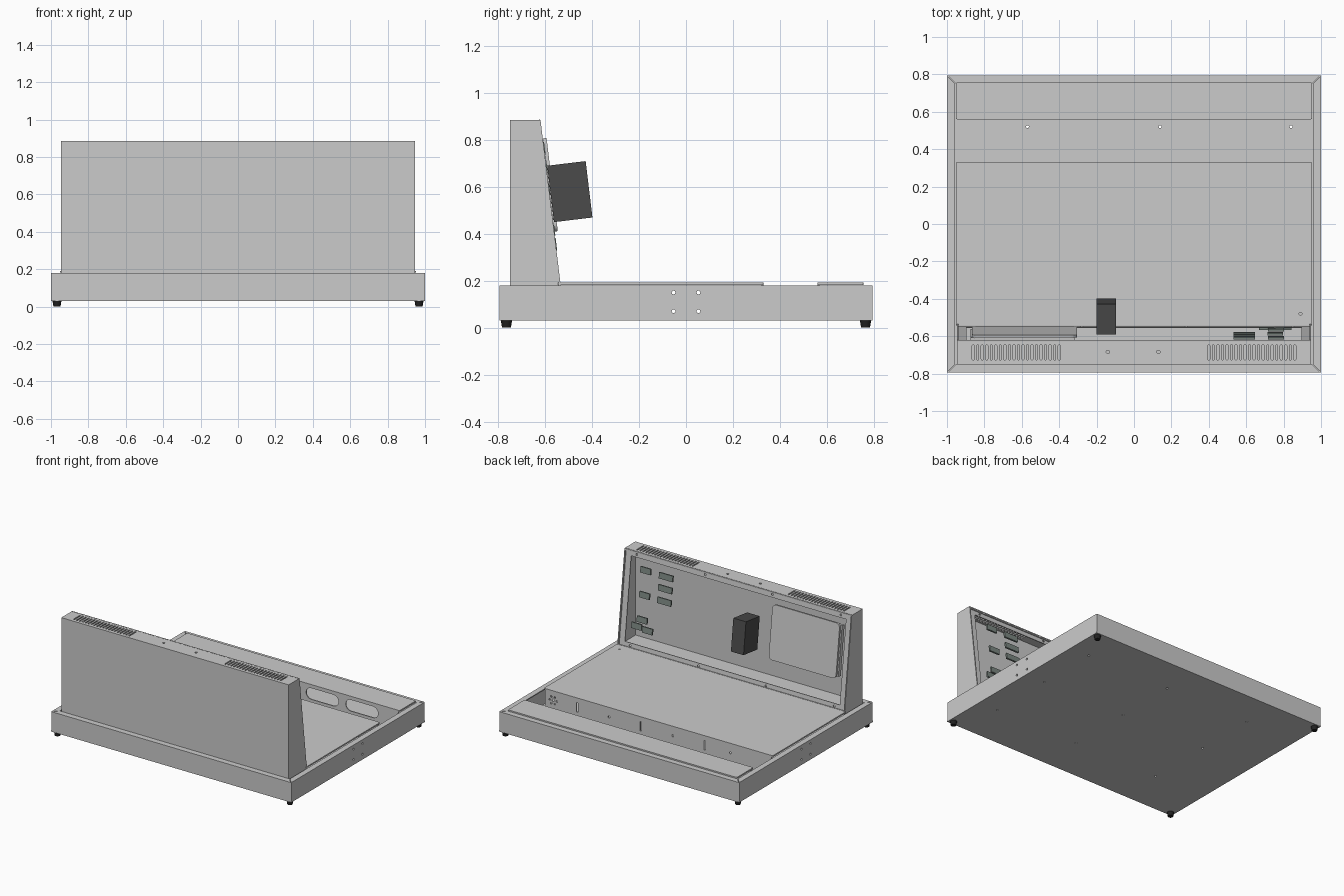
import bpy, bmesh, math
from mathutils import Matrix, Vector

if "Cube" in bpy.data.objects:
    bpy.data.objects.remove(bpy.data.objects["Cube"])

X, Y, Z = Vector((1, 0, 0)), Vector((0, 1, 0)), Vector((0, 0, 1))
# Slanted face of the tower: up direction and outward normal
S0, S1 = Vector((0, -0.535, 0.18)), Vector((0, -0.62, 0.885))
SV = (S1 - S0).normalized()
SN = X.cross(SV) * -1
SL = (S1 - S0).length


def material(name, c):
    m = bpy.data.materials.new(name)
    m.diffuse_color = (*c, 1)
    m.use_nodes = True
    m.node_tree.nodes["Principled BSDF"].inputs["Base Color"].default_value = m.diffuse_color
    return m


dark = material("dark_grey", (0.07, 0.07, 0.07))
black = material("rubber_black", (0.015, 0.015, 0.015))
green = material("grey_green", (0.2, 0.24, 0.22))


def rect(x0, x1, y0, y1, r=0.0, n=5):
    """Rectangle outline, optionally with rounded corners."""
    if r == 0:
        return [(x0, y0), (x1, y0), (x1, y1), (x0, y1)]
    pts = []
    for k, (cx, cy) in enumerate([(x1 - r, y1 - r), (x0 + r, y1 - r), (x0 + r, y0 + r), (x1 - r, y0 + r)]):
        for i in range(n + 1):
            a = math.pi / 2 * (k + i / n)
            pts.append((cx + r * math.cos(a), cy + r * math.sin(a)))
    return pts


def circle(x, y, r, n=12):
    return [(x + r * math.cos(2 * math.pi * i / n), y + r * math.sin(2 * math.pi * i / n)) for i in range(n)]


def plate(name, outer, holes, t, origin, u=X, v=Y, mat=None):
    """Sheet of thickness t centred on the plane (origin, u, v), with holes."""
    cu = bpy.data.curves.new(name, 'CURVE')
    cu.dimensions, cu.fill_mode, cu.extrude = '2D', 'BOTH', t / 2
    for loop in [outer] + list(holes):
        s = cu.splines.new('POLY')
        s.points.add(len(loop) - 1)
        for p, (a, b) in zip(s.points, loop):
            p.co = (a, b, 0, 1)
        s.use_cyclic_u = True
    tmp = bpy.data.objects.new(name + "_outline", cu)
    bpy.context.collection.objects.link(tmp)
    dg = bpy.context.evaluated_depsgraph_get()
    me = bpy.data.meshes.new_from_object(tmp.evaluated_get(dg))
    bpy.data.objects.remove(tmp)
    w = u.cross(v)
    m = Matrix((u, v, w)).transposed().to_4x4()
    m.translation = Vector(origin)
    bm = bmesh.new()
    bm.from_mesh(me)
    bmesh.ops.remove_doubles(bm, verts=bm.verts, dist=1e-5)
    bm.transform(m)
    bmesh.ops.recalc_face_normals(bm, faces=bm.faces)
    for f in bm.faces:
        f.smooth = False
    bm.to_mesh(me)
    bm.free()
    me.name = name
    me.materials.clear()
    if mat:
        me.materials.append(mat)
    ob = bpy.data.objects.new(name, me)
    bpy.context.collection.objects.link(ob)
    return ob


# Base tray: floor, four walls, mitred top flanges
W, D, T = 1.0, 0.795, 0.01
plate("base_floor", rect(-W, W, -D, D),
      [circle(x, y, 0.008) for x in (-0.57, 0.14, 0.84) for y in (0.52, 0.05, -0.45)],
      T, (0, 0, 0.035))
for s, side in ((-1, "left"), (1, "right")):
    plate(f"base_wall_{side}", rect(-D + 0.003, D - 0.003, 0.03, 0.18),
          [circle(y, z, 0.008) for y in (-0.053, 0.053) for z in (0.07, 0.15)],
          T, (s * (W - T / 2), 0, 0), Y, Z)
    plate(f"base_flange_{side}", [(s * W, -D + 0.003), (s * W, D - 0.003),
          (s * 0.957, D - 0.046), (s * 0.957, -D + 0.046)], [], 0.008, (0, 0, 0.176))
for s, side in ((-1, "front"), (1, "back")):
    plate(f"base_wall_{side}", rect(-W + 0.003, W - 0.003, 0.03, 0.18), [], T,
          (0, s * (D - T / 2), 0), X, Z)
    plate(f"base_flange_{side}", [(-W + 0.003, s * D), (W - 0.003, s * D),
          (0.954, s * (D - 0.043)), (-0.954, s * (D - 0.043))], [], 0.008, (0, 0, 0.176))

# Rubber feet
for sx in (-1, 1):
    for sy in (-1, 1):
        bpy.ops.mesh.primitive_cone_add(vertices=24, radius1=0.019, radius2=0.024, depth=0.032,
                                        location=(sx * 0.968, sy * 0.765, 0.016))
        foot = bpy.context.object
        foot.name = "foot"
        foot.data.materials.append(black)
        bpy.ops.object.shade_smooth_by_angle()

# Main deck panel and its folded rear lip
plate("main_panel", rect(-0.953, 0.953, -0.545, 0.33, 0.008, 3), [circle(0.89, -0.48, 0.008)],
      0.01, (0, 0, 0.187))
lip_holes = [rect(x - 0.006, x + 0.006, 0.085, 0.155) for x in (0.676, 0.145, -0.386)]
lip_holes += [circle(0.876 + 0.03 * math.cos(a * math.pi / 3), 0.12 + 0.03 * math.sin(a * math.pi / 3), 0.007, 8)
              for a in range(6)]
lip_holes += [circle(0.876, 0.12, 0.01)] + [circle(x, 0.12, 0.008) for x in (0.41, -0.12, -0.6)]
plate("main_panel_lip", rect(-0.945, 0.945, 0.04, 0.19), lip_holes, 0.008, (0, 0.326, 0), X, Z)

# Rear deck strip with slotted lip
plate("rear_panel", rect(-0.953, 0.953, 0.56, 0.757, 0.008, 3), [], 0.01, (0, 0, 0.187))
plate("rear_panel_lip", rect(-0.945, 0.945, 0.04, 0.19),
      [rect(x - 0.135, x + 0.135, 0.08, 0.165, 0.042) for x in (-0.68, -0.35, -0.02, 0.31, 0.64)],
      0.008, (0, 0.564, 0), X, Z)

# Tower: front sheet, sides, vented top, floor
TW = 0.947
plate("tower_front", rect(-TW, TW, 0.17, 0.885), [], 0.008, (0, -0.746, 0), X, Z)
for s, side in ((-1, "left"), (1, "right")):
    plate(f"tower_side_{side}", [(-0.75, 0.17), (-0.535, 0.17), (-0.535, 0.19), (-0.62, 0.885), (-0.75, 0.885)],
          [], 0.008, (s * (TW - 0.004), 0, 0), Y, Z)
slots = [rect(s * (0.40 + i * 0.0242) - 0.0055, s * (0.40 + i * 0.0242) + 0.0055, -0.727, -0.645, 0.005, 2)
         for s in (-1, 1) for i in range(20)]
plate("tower_top", rect(-TW, TW, -0.75, -0.62),
      slots + [circle(x, -0.684, 0.009) for x in (-0.14, 0.13)], 0.008, (0, 0, 0.881))
plate("tower_floor", rect(-TW, TW, -0.75, -0.535), [], 0.008, (0, 0, 0.182))

# Recessed mounting frame around the tower opening
plate("opening_frame", rect(-0.94, 0.94, 0.004, SL - 0.004),
      [rect(-0.895, 0.895, 0.045, SL - 0.045)] +
      [circle(x, v, 0.008) for x in (-0.85, -0.28, 0.28, 0.85) for v in (0.024, SL - 0.024)],
      0.006, S0 - SN * 0.014, X, SV)
for s in (-1, 1):
    plate("opening_edge", rect(-0.94, 0.94, -0.008, 0.008), [], 0.006,
          S0 + SV * (SL / 2 + s * (SL / 2 - 0.006)) - SN * 0.006, X, SV)


def on_slant(z):
    return S0 + SV * ((z - S0.z) / SV.z)


# Display: thin bezel with a shallower housing behind
plate("display_bezel", rect(-0.865, -0.305, -0.2, 0.2, 0.03), [], 0.015, on_slant(0.608) + SN * 0.009, X, SV)
plate("display_housing", rect(-0.875, -0.315, -0.185, 0.185), [], 0.03, on_slant(0.608) - SN * 0.013, X, SV)

# Dark instrument block
plate("instrument_block", rect(-0.2, -0.095, -0.121, 0.121), [], 0.165, (0, -0.495, 0.58), X, SV, dark)

# Small indicator modules
for x, z, w in ((0.76, 0.77, 0.085), (0.59, 0.767, 0.115), (0.59, 0.68, 0.115), (0.755, 0.593, 0.085),
                (0.59, 0.59, 0.115), (0.76, 0.415, 0.085), (0.80, 0.36, 0.085), (0.71, 0.35, 0.085)):
    plate("indicator_module", rect(x - w / 2, x + w / 2, -0.022, 0.022), [], 0.012,
          on_slant(z) - SN * 0.002, X, SV, green)
